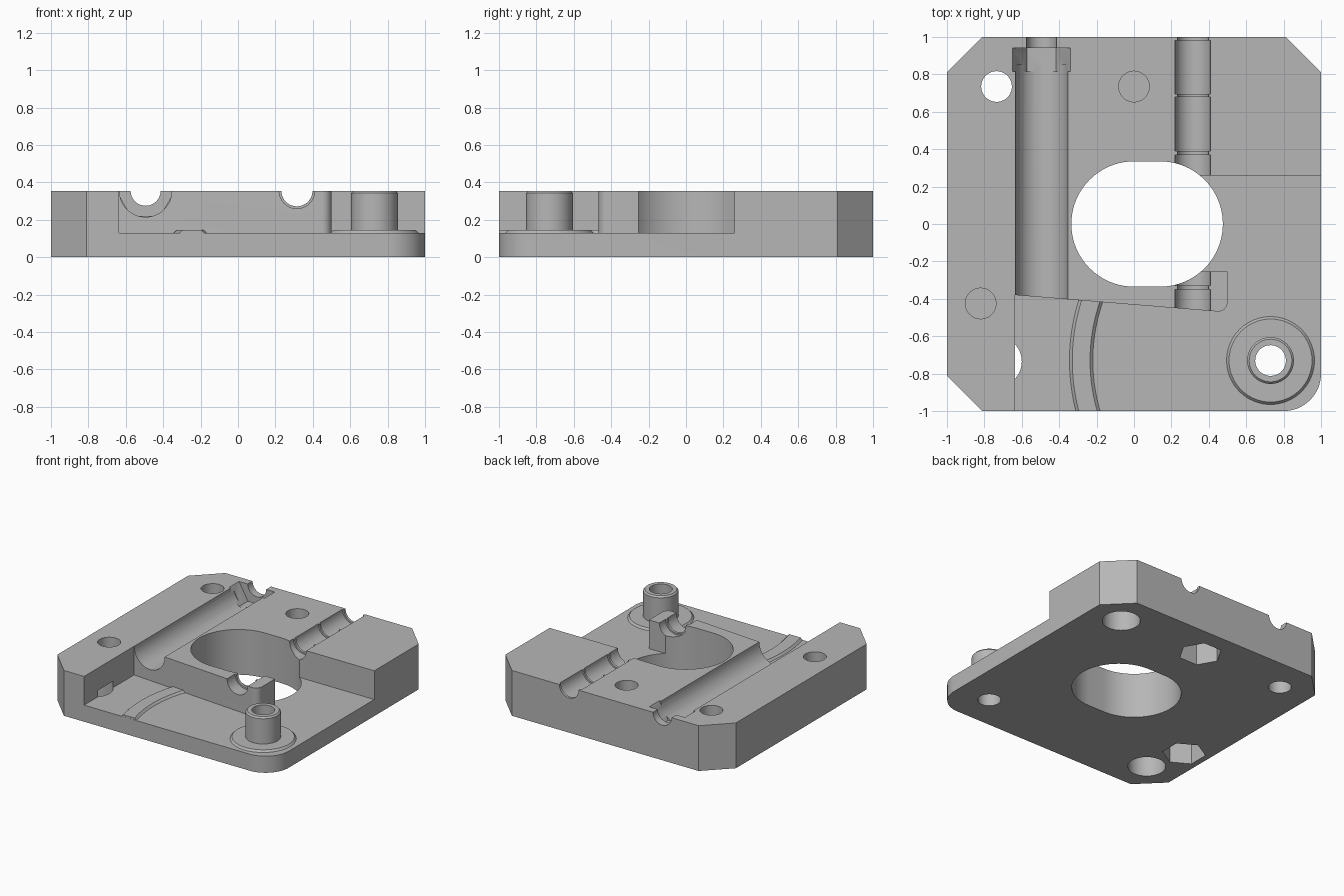
import bpy, bmesh, math
from math import cos, sin, radians

if "Cube" in bpy.data.objects:
    bpy.data.objects.remove(bpy.data.objects["Cube"], do_unlink=True)

TOP, FLOOR, STEP_X = 0.355, 0.13, -0.635
PEG_X, PEG_Y = 0.73, -0.73

grey = bpy.data.materials.new("light_grey")
grey.use_nodes = True
colour = (0.47, 0.47, 0.47, 1)
grey.diffuse_color = colour
grey.node_tree.nodes["Principled BSDF"].inputs["Base Color"].default_value = colour


def loft(name, rings):
    """Capped solid skinned through matching rings of points."""
    bm = bmesh.new()
    loops = [[bm.verts.new(p) for p in ring] for ring in rings]
    n = len(loops[0])
    for a, b in zip(loops, loops[1:]):
        for i in range(n):
            j = (i + 1) % n
            bm.faces.new((a[i], a[j], b[j], b[i]))
    bm.faces.new(loops[0])
    bm.faces.new(loops[-1])
    bmesh.ops.recalc_face_normals(bm, faces=bm.faces)
    mesh = bpy.data.meshes.new(name)
    bm.to_mesh(mesh)
    bm.free()
    mesh.materials.append(grey)
    obj = bpy.data.objects.new(name, mesh)
    bpy.context.collection.objects.link(obj)
    return obj


def arc(x, y, r, start=0, end=360, n=64):
    full = end - start == 360
    steps = n if full else n + 1
    angles = [radians(start + (end - start) * i / n) for i in range(steps)]
    return [(x + r * cos(a), y + r * sin(a)) for a in angles]


def upright(name, pts, z0, z1):
    return loft(name, [[(x, y, z) for x, y in pts] for z in (z0, z1)])


def along_y(name, x, r, y0, y1, n=64):
    """Bar lying in the top surface, running front to back."""
    return loft(name, [[(px, y, pz) for px, pz in arc(x, TOP, r, n=n)]
                       for y in (y0, y1)])


def combine(target, tool, operation="DIFFERENCE"):
    mod = target.modifiers.new("bool", "BOOLEAN")
    mod.operation, mod.solver, mod.object = operation, "EXACT", tool
    bpy.context.view_layer.update()
    graph = bpy.context.evaluated_depsgraph_get()
    mesh = bpy.data.meshes.new_from_object(target.evaluated_get(graph))
    target.modifiers.clear()
    target.data = mesh
    bpy.data.objects.remove(tool, do_unlink=True)


# Block with three chamfered corners and one rounded corner
c = 0.81
outline = [(1, c), (c, 1), (-c, 1), (-1, c), (-1, -c), (-c, -1)]
outline += arc(0.8, -0.8, 0.2, -90, 0, 16)
block = upright("mounting_block", outline, 0, TOP)

# Lowered floor around the tab
step = [(STEP_X, -1.2), (STEP_X, -0.38)]
step += arc(0.45, -0.418, 0.05, -94, 0, 10)
step += [(0.5, -0.255), (0.2, -0.255), (0.2, 0.26), (1.2, 0.26), (1.2, -1.2)]
combine(block, upright("step_cutter", step, FLOOR, 0.6))

# Hollow peg on a thin flange
peg_profile = [(0.235, 0.08), (0.235, FLOOR), (0.222, 0.145), (0.125, 0.145),
               (0.125, 0.343), (0.114, TOP)]
peg = loft("peg", [[(x, y, z) for x, y in arc(PEG_X, PEG_Y, r)]
                   for r, z in peg_profile])
combine(block, peg, "UNION")

# Curved ridge swept about the peg
section = [(0.95, 0.08), (0.95, FLOOR), (0.965, 0.145),
           (1.06, 0.145), (1.075, FLOOR), (1.075, 0.08)]
ridge = loft("ridge", [[(PEG_X + r * cos(radians(a)), PEG_Y + r * sin(radians(a)), z)
                        for r, z in section] for a in range(157, 202)])
front = [(-2, -2), (2, -2), (2, -0.999), (-2, -0.999)]
combine(ridge, upright("ridge_trim", front, -1, 1))
combine(block, ridge, "UNION")

# Large oval opening
oval = arc(0.14, 0, 0.335, -90, 90, 40) + arc(0, 0, 0.335, 90, 270, 40)
combine(block, upright("oval_cutter", oval, -0.1, 0.6))

# Through holes and blind sockets: x, y, radius, bottom, top
q = 0.735
for x, y, r, z0, z1 in [(-q, q, 0.082, -0.1, 0.6),
                        (PEG_X, PEG_Y, 0.082, -0.1, 0.6),
                        (q, q, 0.135, -0.1, 0.18),
                        (-q, -q, 0.135, -0.1, 0.18)]:
    combine(block, upright("hole_cutter", arc(x, y, r, n=48), z0, z1))

# Bolt holes above hexagonal nut pockets, with a thin wall between
for x, y, turn in [(0, q, 0), (-0.82, -0.425, 30)]:
    combine(block, upright("bolt_cutter", arc(x, y, 0.082, n=48), 0.19, 0.6))
    combine(block, upright("nut_cutter", arc(x, y, 0.155, turn, turn + 360, 6), -0.1, 0.18))

# Wide channel with nut slot and narrow outlet
wide_x = -0.494
combine(block, along_y("channel_cutter", wide_x, 0.14, -0.6, 0.85))
combine(block, along_y("nut_slot_cutter", wide_x, 0.155, 0.815, 0.94, 6))
combine(block, along_y("outlet_cutter", wide_x, 0.08, 0.9, 1.1))

# Ribbed channel: narrow bore widened between the ribs
combine(block, along_y("bore_cutter", 0.315, 0.083, -0.6, 1.1))
for y0, y1 in [(-0.6, -0.35), (-0.33, -0.2), (0.2, 0.37), (0.39, 0.68), (0.695, 0.98)]:
    combine(block, along_y("groove_cutter", 0.315, 0.095, y0, y1))

# Smooth curved walls, keep machined edges crisp
bpy.ops.object.select_all(action="DESELECT")
block.select_set(True)
bpy.context.view_layer.objects.active = block
bpy.ops.object.shade_smooth_by_angle(angle=radians(25))
